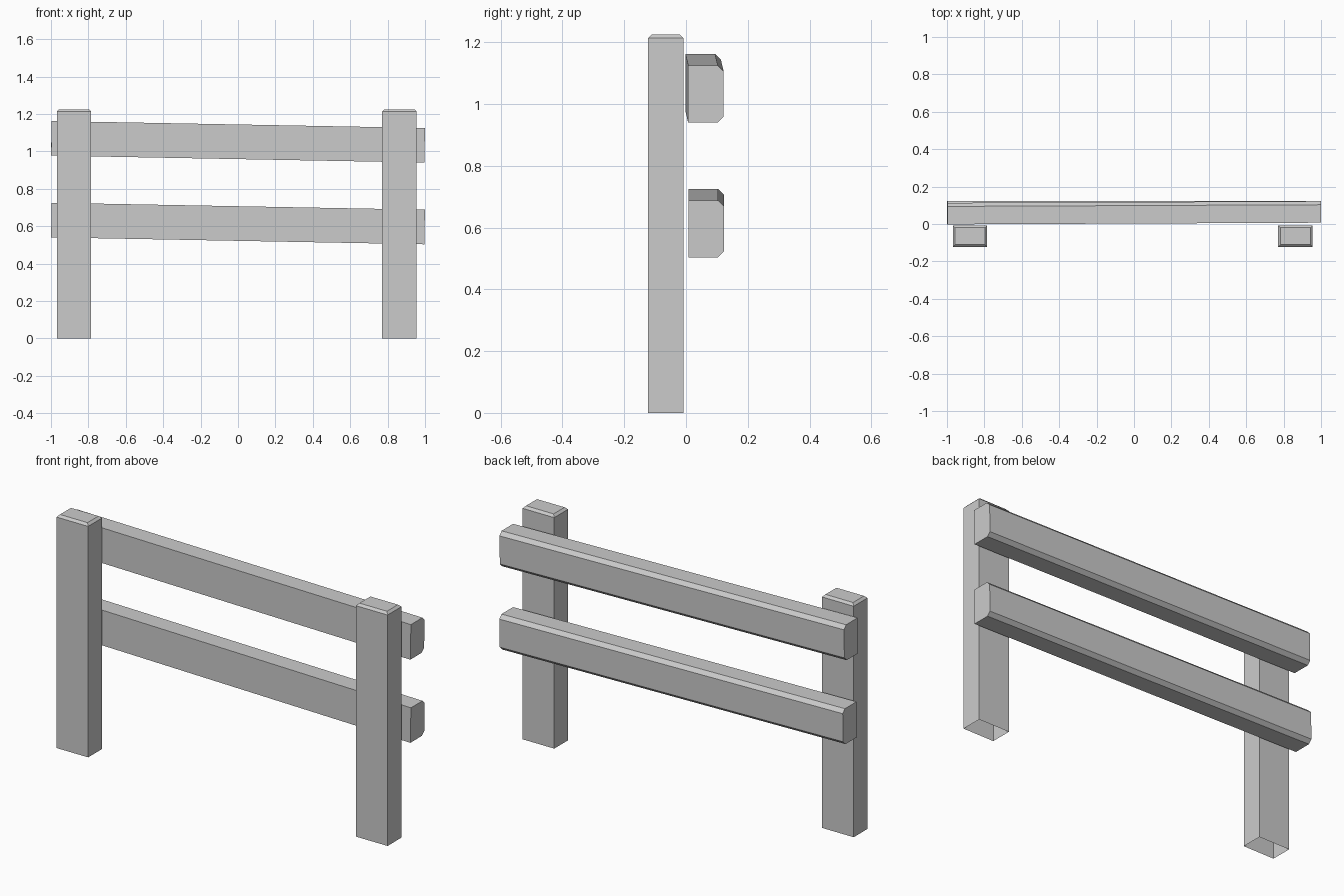
import bpy, bmesh, math
from mathutils import Matrix

if "Cube" in bpy.data.objects:
    bpy.data.objects.remove(bpy.data.objects["Cube"])


def make_object(name, bm):
    bmesh.ops.recalc_face_normals(bm, faces=bm.faces)
    mesh = bpy.data.meshes.new(name)
    bm.to_mesh(mesh)
    bm.free()
    obj = bpy.data.objects.new(name, mesh)
    bpy.context.collection.objects.link(obj)
    return obj


# Upright post: box with chamfered top edges and an open underside
def post(name, x):
    w, d, h, c = 0.184, 0.115, 1.225, 0.012
    bm = bmesh.new()
    bmesh.ops.create_cube(bm, size=1, matrix=Matrix.Translation((0, 0, h / 2)) @ Matrix.Diagonal((w, d, h, 1)))
    top = [e for e in bm.edges if all(v.co.z > h / 2 for v in e.verts)]
    bmesh.ops.bevel(bm, geom=top, offset=c, segments=1, affect='EDGES')
    bottom = [f for f in bm.faces if all(v.co.z < 0.001 for v in f.verts)]
    bmesh.ops.delete(bm, geom=bottom, context='FACES')
    make_object(name, bm).location = (x, -0.065, 0)


# Sloping rail: profile with two chamfered back corners, extruded along x
def rail(name, y, z, yaw):
    length, hy, hz, c = 1.996, 0.0575, 0.0925, 0.019
    profile = [(-hy, -hz), (hy - c, -hz), (hy, -hz + c),
               (hy, hz - c), (hy - c, hz), (-hy, hz)]
    bm = bmesh.new()
    end = bm.faces.new([bm.verts.new((-length / 2, py, pz)) for py, pz in profile])
    geom = bmesh.ops.extrude_face_region(bm, geom=[end], use_keep_orig=True)['geom']
    bmesh.ops.translate(bm, vec=(length, 0, 0),
                        verts=[g for g in geom if isinstance(g, bmesh.types.BMVert)])
    obj = make_object(name, bm)
    obj.location = (0, y, z)
    obj.rotation_euler = (0, math.atan(0.0185), yaw)


post("left_post", -0.877)
post("right_post", 0.863)
rail("upper_rail", 0.06, 1.051, 0.0045)
rail("lower_rail", 0.065, 0.614, 0)
